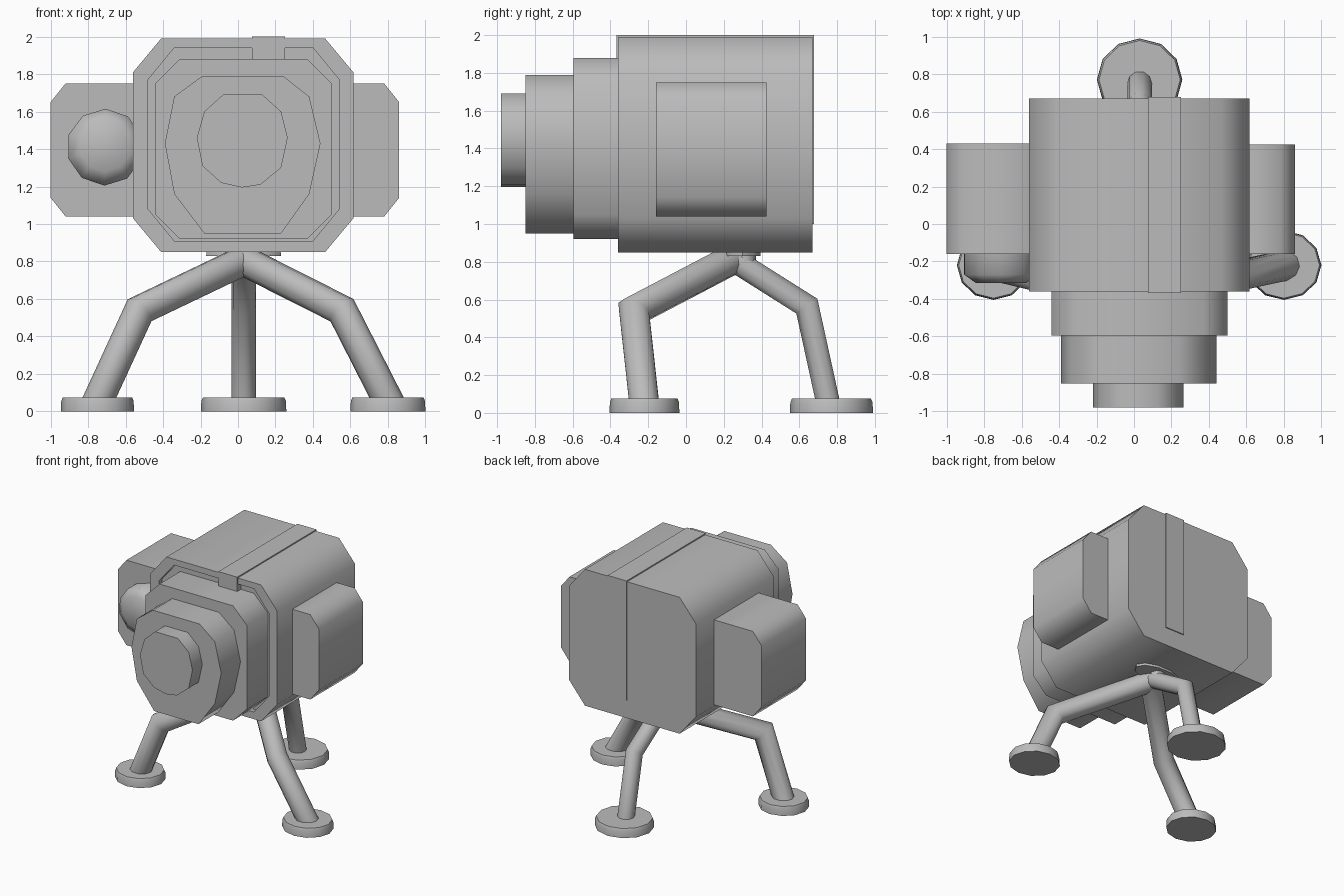
import bpy, bmesh, math
from mathutils import Vector

if "Cube" in bpy.data.objects:
    bpy.data.objects.remove(bpy.data.objects["Cube"])

grey = bpy.data.materials.new("plain grey")
grey.diffuse_color = (0.5, 0.5, 0.5, 1)
grey.use_nodes = True
grey.node_tree.nodes["Principled BSDF"].inputs["Base Color"].default_value = grey.diffuse_color


def finish(name, bm, angle=60):
    bmesh.ops.recalc_face_normals(bm, faces=bm.faces)
    me = bpy.data.meshes.new(name)
    bm.to_mesh(me)
    bm.free()
    me.materials.append(grey)
    ob = bpy.data.objects.new(name, me)
    bpy.context.collection.objects.link(ob)
    bpy.ops.object.select_all(action='DESELECT')
    ob.select_set(True)
    bpy.context.view_layer.objects.active = ob
    bpy.ops.object.shade_smooth_by_angle(angle=math.radians(angle))
    return ob


def loft(name, rings):
    """Skin closed rings of equal length and cap both ends."""
    bm = bmesh.new()
    rows = [[bm.verts.new(p) for p in r] for r in rings]
    n = len(rows[0])
    for a, b in zip(rows, rows[1:]):
        for i in range(n):
            bm.faces.new((a[i], a[(i + 1) % n], b[(i + 1) % n], b[i]))
    bm.faces.new(rows[0][::-1])
    bm.faces.new(rows[-1])
    return finish(name, bm)


def octagon(x0, x1, z0, z1, cx, cz, y):
    """Rectangle with cut corners, standing in the plane y."""
    return [(x, y, z) for x, z in (
        (x0 + cx, z0), (x1 - cx, z0), (x1, z0 + cz), (x1, z1 - cz),
        (x1 - cx, z1), (x0 + cx, z1), (x0, z1 - cz), (x0, z0 + cz))]


def circle_y(x, z, r, y, n, turn=0.0):
    return [(x + r * math.cos(turn + 2 * math.pi * i / n), y,
             z + r * math.sin(turn + 2 * math.pi * i / n)) for i in range(n)]


def disc_z(name, x, y, rx, ry, z0, z1, n=12):
    """Low upright disc with slightly drawn-in rims."""
    def ring(z, k):
        return [(x + k * rx * math.cos(2 * math.pi * i / n),
                 y + k * ry * math.sin(2 * math.pi * i / n), z) for i in range(n)]
    return loft(name, [ring(z0, 1), ring(z1 - 0.02, 0.99), ring(z1, 0.95)])


# Camera body: cut-corner box with a shallow recess in its front
loft("body", [octagon(-0.48, 0.54, 0.91, 1.94, 0.14, 0.17, -0.32),
              octagon(-0.48, 0.54, 0.91, 1.94, 0.14, 0.17, -0.36),
              octagon(-0.56, 0.615, 0.85, 1.99, 0.15, 0.18, -0.36),
              octagon(-0.56, 0.615, 0.85, 1.99, 0.15, 0.18, 0.67)])

# Stepped front plate, drum and lens
loft("front_plate", [octagon(-0.44, 0.50, 0.92, 1.88, 0.13, 0.13, y) for y in (-0.595, -0.3)])
drum = [(-0.19, 1.79), (0.24, 1.79), (0.38, 1.68), (0.44, 1.43), (0.38, 1.16),
        (0.23, 0.95), (-0.18, 0.95), (-0.34, 1.16), (-0.39, 1.43), (-0.34, 1.68)]
loft("lens_drum", [[(x, y, z) for x, z in drum] for y in (-0.85, -0.58)])
lens = [(-0.08, 1.69), (0.13, 1.69), (0.23, 1.6), (0.265, 1.46), (0.23, 1.3), (0.12, 1.21),
        (0.02, 1.195), (-0.09, 1.22), (-0.19, 1.31), (-0.22, 1.46), (-0.18, 1.6)]
loft("lens", [[(x, y, z) for x, z in lens] for y in (-0.98, -0.83)])

# Side pods: only the outer corners are cut, the inner ends sit in the body
loft("left_pod", [octagon(-1.0, -0.4, 1.04, 1.75, 0.08, 0.1, y) for y in (-0.16, 0.43)])
loft("right_pod", [octagon(0.45, 0.86, 1.04, 1.75, 0.08, 0.1, y) for y in (-0.16, 0.425)])

# Small lens on the left pod
loft("pod_lens", [circle_y(-0.71, 1.42, 0.14, -0.315, 10, 0.3),
                  circle_y(-0.71, 1.41, 0.205, -0.27, 10, 0.3),
                  circle_y(-0.71, 1.41, 0.205, -0.1, 10, 0.3)])

# Strap wrapped over the front, top and back of the body
path = [(-0.367, 1.1), (-0.367, 2.0), (0.678, 2.0), (0.678, 1.0),
        (0.6, 1.0), (0.6, 1.95), (-0.3, 1.95), (-0.3, 1.1)]
bm = bmesh.new()
sides = [[bm.verts.new((x, y, z)) for y, z in path] for x in (0.075, 0.25)]
for i in range(8):
    j = (i + 1) % 8
    bm.faces.new((sides[0][i], sides[0][j], sides[1][j], sides[1][i]))
for s in sides:
    for q in ((0, 1, 6, 7), (1, 2, 5, 6), (2, 3, 4, 5)):
        bm.faces.new([s[k] for k in q])
finish("strap", bm, 30)


def leg(name, pts, r, n=10):
    """Bent tube with a mitred knee."""
    a, b, c = map(Vector, pts)
    d1, d2 = (b - a).normalized(), (c - b).normalized()
    side = d1.cross(d2).normalized()
    rings = []
    bis = (d1 + d2).normalized()
    for p, nrm, k in ((a, d1, 1), (b, bis, 1 / bis.dot(d1)), (c, d2, 1)):
        up = side.cross(nrm)
        rings.append([p + r * (math.cos(t) * side + k * math.sin(t) * up)
                      for t in (2 * math.pi * i / n for i in range(n))])
    loft(name, rings)


# Tripod: hub, three bent legs and round feet
disc_z("tripod_hub", 0.03, 0.3, 0.2, 0.1, 0.83, 0.87, 10)
disc_z("hub_pin", 0.03, 0.31, 0.06, 0.06, 0.76, 0.87, 8)
leg("left_leg", [(0.04, 0.24, 0.81), (-0.525, -0.275, 0.54), (-0.755, -0.22, 0.04)], 0.082)
leg("right_leg", [(0.02, 0.24, 0.81), (0.555, -0.275, 0.54), (0.81, -0.22, 0.04)], 0.082)
leg("back_leg", [(0.03, 0.22, 0.83), (0.03, 0.64, 0.565), (0.03, 0.755, 0.04)], 0.066)
disc_z("left_foot", -0.75, -0.22, 0.195, 0.185, 0, 0.075)
disc_z("right_foot", 0.80, -0.22, 0.2, 0.185, 0, 0.075)
disc_z("back_foot", 0.03, 0.77, 0.228, 0.22, 0, 0.075)
